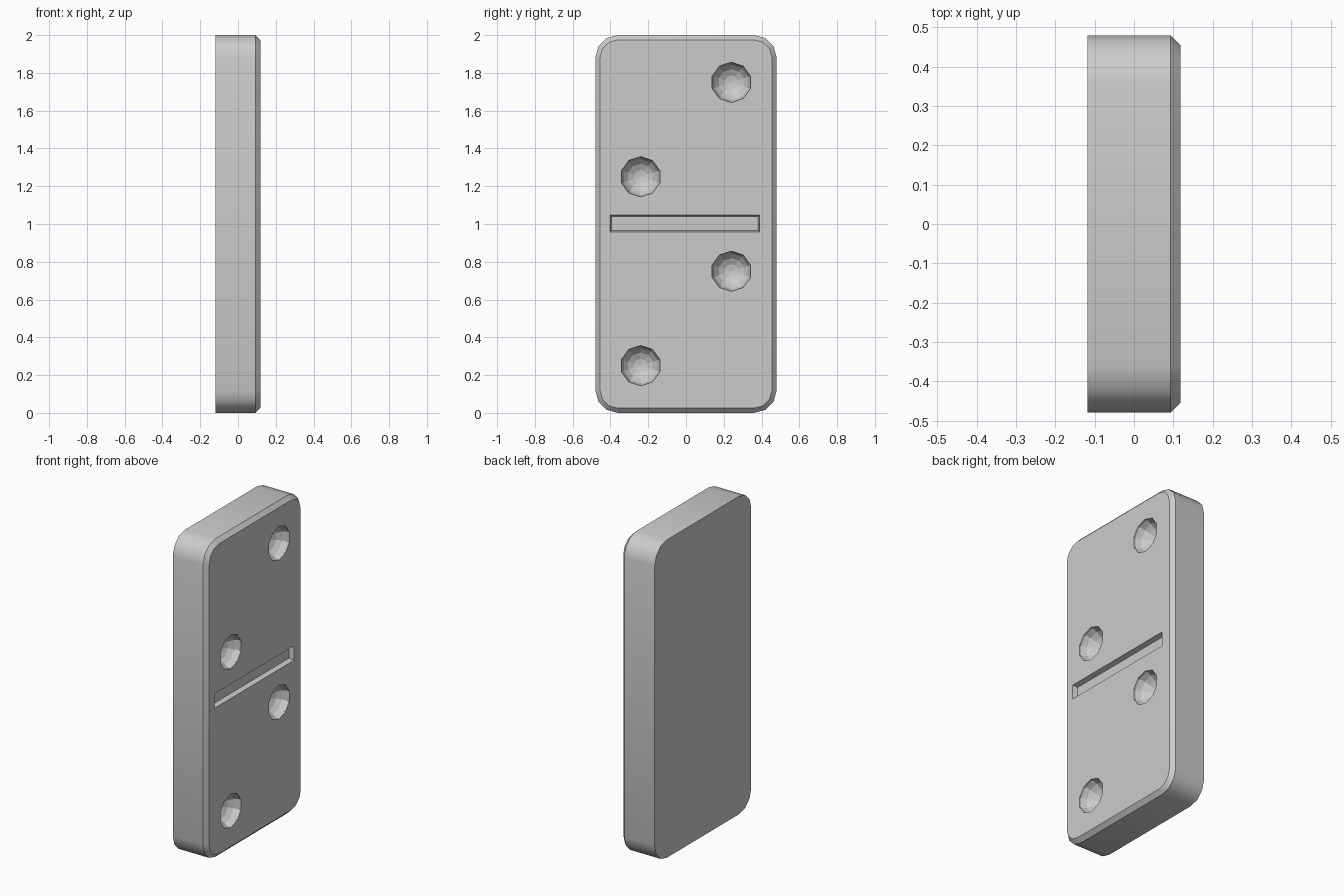
import bpy, bmesh, math
from mathutils import Matrix

if "Cube" in bpy.data.objects:
    bpy.data.objects.remove(bpy.data.objects["Cube"])

HALF_T, HALF_W, HEIGHT, RADIUS, CHAMFER = 0.118, 0.48, 2.0, 0.12, 0.025


def make_object(name, bm):
    bmesh.ops.recalc_face_normals(bm, faces=bm.faces)
    mesh = bpy.data.meshes.new(name)
    bm.to_mesh(mesh)
    bm.free()
    obj = bpy.data.objects.new(name, mesh)
    bpy.context.collection.objects.link(obj)
    return obj


def rounded_outline(inset):
    # Three-segment corners, listed counter-clockwise in the YZ plane
    r = RADIUS - inset
    dy, dz = HALF_W - RADIUS, HEIGHT / 2 - RADIUS
    pts = []
    for q, (sy, sz) in enumerate([(1, 1), (-1, 1), (-1, -1), (1, -1)]):
        for i in range(4):
            a = math.radians(90 * q + 30 * i)
            pts.append((sy * dy + r * math.cos(a), 1 + sz * dz + r * math.sin(a)))
    return pts


def loft(name, sections):
    # Closed solid through (x, outline) sections
    bm = bmesh.new()
    loops = [[bm.verts.new((x, y, z)) for y, z in pts] for x, pts in sections]
    n = len(loops[0])
    for a, b in zip(loops, loops[1:]):
        for i in range(n):
            j = (i + 1) % n
            bm.faces.new((a[i], a[j], b[j], b[i]))
    bm.faces.new(loops[0])
    bm.faces.new(loops[-1])
    return make_object(name, bm)


def carve(target, cutter):
    cutter.hide_render = True
    mod = target.modifiers.new("carve", 'BOOLEAN')
    mod.operation, mod.solver, mod.object = 'DIFFERENCE', 'EXACT', cutter
    bpy.context.view_layer.objects.active = target
    bpy.ops.object.modifier_apply(modifier=mod.name)
    bpy.data.objects.remove(cutter)


# Tile body with a chamfered front edge
tile = loft("tile_body", [(-HALF_T, rounded_outline(0)),
                          (HALF_T - CHAMFER, rounded_outline(0)),
                          (HALF_T, rounded_outline(CHAMFER))])
bpy.context.view_layer.objects.active = tile
tile.select_set(True)
bpy.ops.object.shade_smooth_by_angle(angle=math.radians(35))

# Four round pips
for y, z in [(0.24, 1.75), (-0.24, 1.25), (0.24, 0.75), (-0.24, 0.25)]:
    bm = bmesh.new()
    bmesh.ops.create_uvsphere(bm, u_segments=10, v_segments=9, radius=1)
    bmesh.ops.transform(bm, verts=bm.verts, matrix=(
        Matrix.Translation((HALF_T + 0.005, y, z))
        @ Matrix.Diagonal((0.095, 0.108, 0.108, 1))
        @ Matrix.Rotation(math.radians(90), 4, 'Y')
        @ Matrix.Rotation(math.radians(90), 4, 'Z')))
    carve(tile, make_object("pip_cutter", bm))


# Dividing groove with slightly sloped walls
def groove_outline(m):
    return [(-0.403 + m, 0.957 + m), (0.39 - m, 0.957 + m),
            (0.39 - m, 1.048 - m), (-0.403 + m, 1.048 - m)]


carve(tile, loft("groove_cutter", [(HALF_T - 0.03, groove_outline(0.008)),
                                   (HALF_T, groove_outline(0)),
                                   (HALF_T + 0.05, groove_outline(0))]))
